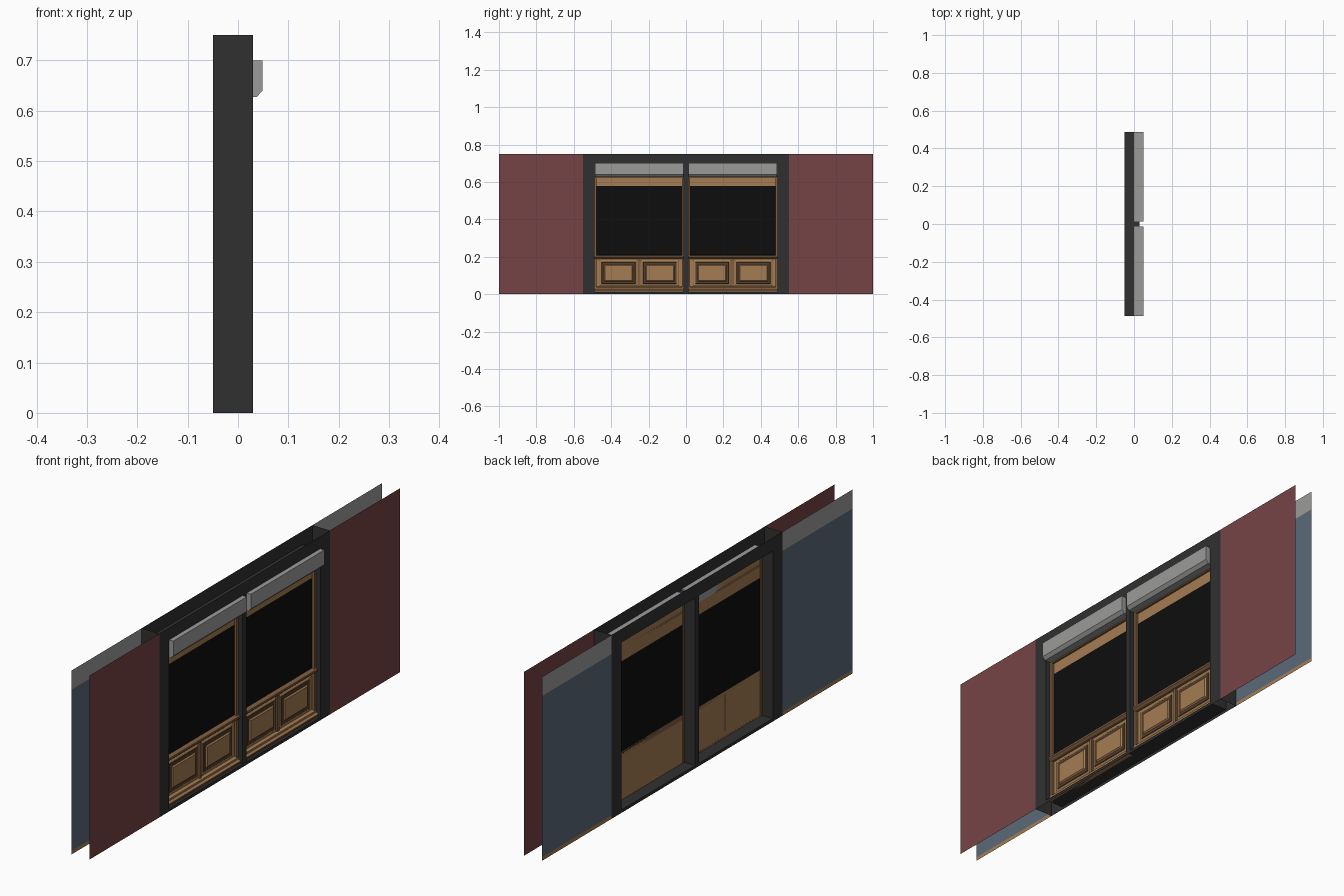
import bpy, bmesh

if "Cube" in bpy.data.objects:
    bpy.data.objects.remove(bpy.data.objects["Cube"])

def lin(c):
    c /= 255
    return c / 12.92 if c <= 0.04045 else ((c + 0.055) / 1.055) ** 2.4

def mat(name, r, g, b):
    m = bpy.data.materials.new(name)
    m.diffuse_color = (lin(r), lin(g), lin(b), 1)
    m.use_nodes = True
    m.node_tree.nodes["Principled BSDF"].inputs["Base Color"].default_value = m.diffuse_color
    return m

RED = mat("red_plaster", 118, 68, 70)
BLUE = mat("blue_wall", 91, 106, 120)
GREY = mat("light_grey", 155, 156, 154)
DARK = mat("charcoal", 48, 48, 48)
WOOD = mat("warm_wood", 165, 124, 83)
BROWN = mat("dark_wood", 84, 62, 42)
MID = mat("medium_wood", 128, 95, 64)
BLACK = mat("black_glass", 13, 13, 13)

def make(name, material, quads):
    """One object from a list of quads (four corners each)."""
    bm = bmesh.new()
    for q in quads:
        bm.faces.new([bm.verts.new(p) for p in q])
    bmesh.ops.remove_doubles(bm, verts=bm.verts, dist=1e-5)
    me = bpy.data.meshes.new(name)
    bm.to_mesh(me)
    bm.free()
    ob = bpy.data.objects.new(name, me)
    me.materials.append(material)
    bpy.context.collection.objects.link(ob)
    return ob

def px(x, y0, y1, z0, z1, front=True):      # upright sheet facing +x or -x
    q = [(x, y0, z0), (x, y1, z0), (x, y1, z1), (x, y0, z1)]
    return q if front else q[::-1]

def py(y, x0, x1, z0, z1, plus=True):       # reveal facing +y or -y
    q = [(x0, y, z0), (x0, y, z1), (x1, y, z1), (x1, y, z0)]
    return q if plus else q[::-1]

def pz(z, x0, x1, y0, y1, up=True):         # level sheet facing up or down
    q = [(x0, y0, z), (x1, y0, z), (x1, y1, z), (x0, y1, z)]
    return q if up else q[::-1]

def extrude(name, material, profile, y0, y1):
    """Extrude an (x, z) profile along y, with end caps."""
    n = len(profile)
    quads = [[(*profile[i][:1], y0, profile[i][1]), (profile[i][0], y1, profile[i][1]),
              (profile[(i + 1) % n][0], y1, profile[(i + 1) % n][1]),
              (profile[(i + 1) % n][0], y0, profile[(i + 1) % n][1])] for i in range(n)]
    quads.append([(x, y0, z) for x, z in profile][::-1])
    quads.append([(x, y1, z) for x, z in profile])
    ob = make(name, material, quads)
    bm = bmesh.new()
    bm.from_mesh(ob.data)
    bmesh.ops.recalc_face_normals(bm, faces=bm.faces)
    bm.to_mesh(ob.data)
    bm.free()
    return ob

def box(name, material, x0, x1, y0, y1, z0, z1):
    return extrude(name, material, [(x0, z0), (x1, z0), (x1, z1), (x0, z1)], y0, y1)

def raised(name, material, x0, x1, y0, y1, z0, z1, b):
    """Raised panel with sloping sides of width b."""
    o = px(x0, y0, y1, z0, z1)
    i = px(x1, y0 + b, y1 - b, z0 + b, z1 - b)
    return make(name, material, [i] + [[o[k], o[(k + 1) % 4], i[(k + 1) % 4], i[k]]
                                       for k in range(4)])

F, B = 0.03, -0.05          # outer and inner wall planes
OUT, Y1, Y0 = 0.55, 0.488, 0.0125
ZB, ZT, H = 0.012, 0.695, 0.75

# side walls: single sheets outside and inside
for side, (a, b) in {"left": (-1, -OUT), "right": (OUT, 1)}.items():
    make(side + "_outer_wall", RED, [px(F, a, b, 0, H)])
    make(side + "_inner_wall", BLUE, [px(B, a, b, 0.015, 0.672, False)])
    make(side + "_inner_frieze", GREY, [px(B, a, b, 0.672, H, False)])
    make(side + "_skirting", WOOD, [px(B, a, b, 0, 0.015, False)])

# surround: hollow, open at top and bottom, with two openings
q = []
for x, fr in ((F, True), (B, False)):
    q += [px(x, -OUT, -Y1, 0, H, fr), px(x, Y1, OUT, 0, H, fr),
          px(x, -Y1, Y1, ZT, H, fr), px(x, -Y1, Y1, 0, ZB, fr),
          px(x, -Y0, Y0, ZB, ZT, fr)]
for s in (-1, 1):
    q += [py(s * OUT, B, F, 0, H, s > 0), py(s * Y1, B, F, ZB, ZT, s < 0),
          py(s * Y0, B, F, ZB, ZT, s > 0)]
    a, b = sorted((s * Y0, s * Y1))
    q += [pz(ZT, B, 0, a, b, False), pz(ZB, B, F, a, b)]
q += [pz(ZT, B, F, -Y0, Y0), pz(ZB, B, F, -Y0, Y0)]
make("surround", DARK, q)

# two identical shop windows
for side, a, b in (("left", -Y1, -Y0), ("right", Y0, Y1)):
    n = side + "_window_"
    # backing sheet: wood, glass, wood
    make(n + "stall_board", WOOD, [px(0, a, b, ZB, 0.2)])
    make(n + "glass", BLACK, [px(0, a, b, 0.2, 0.577)])
    make(n + "head_board", WOOD, [px(0, a, b, 0.577, ZT)])
    # trim
    for k, y in (("jamb_a", a), ("jamb_b", b - 0.01)):
        box(n + k, MID, -0.003, 0.01, y, y + 0.01, ZB, ZT)
    box(n + "head_trim", MID, 0, 0.008, a + 0.01, b - 0.01, 0.622, 0.634)
    extrude(n + "sill", MID, [(0, 0.188), (0.01, 0.19), (0.018, 0.198), (0.018, 0.206),
                              (0, 0.209)], a, b)
    extrude(n + "plinth", WOOD, [(0, ZB), (0.02, ZB), (0.02, 0.022), (0.012, 0.028),
                                 (0.012, 0.036), (0, 0.04)], a, b)
    box(n + "plinth_line", BROWN, 0, 0.0215, a, b, 0.015, 0.019)
    # two fielded panels with a dark moulding and a centre post
    mid = (a + b) / 2
    box(n + "panel_post", MID, 0, 0.007, mid - 0.006, mid + 0.006, 0.04, 0.188)
    for k, p0, p1 in (("panel_a", a + 0.037, mid - 0.02), ("panel_b", mid + 0.02, b - 0.037)):
        raised(n + k + "_rim", WOOD, 0, 0.004, p0 - 0.012, p1 + 0.012, 0.043, 0.182, 0.006)
        raised(n + k + "_moulding", BROWN, 0.004, 0.006, p0, p1, 0.054, 0.172, 0.002)
        raised(n + k + "_field", WOOD, 0.006, 0.011, p0 + 0.013, p1 - 0.013,
               0.068, 0.158, 0.005)
    # shutter box above the window
    extrude(side + "_shutter_box", GREY, [(0, 0.7), (0.049, 0.7), (0.049, 0.64),
                                          (0.037, 0.627), (0, 0.627)], a + 0.001, b - 0.001)
